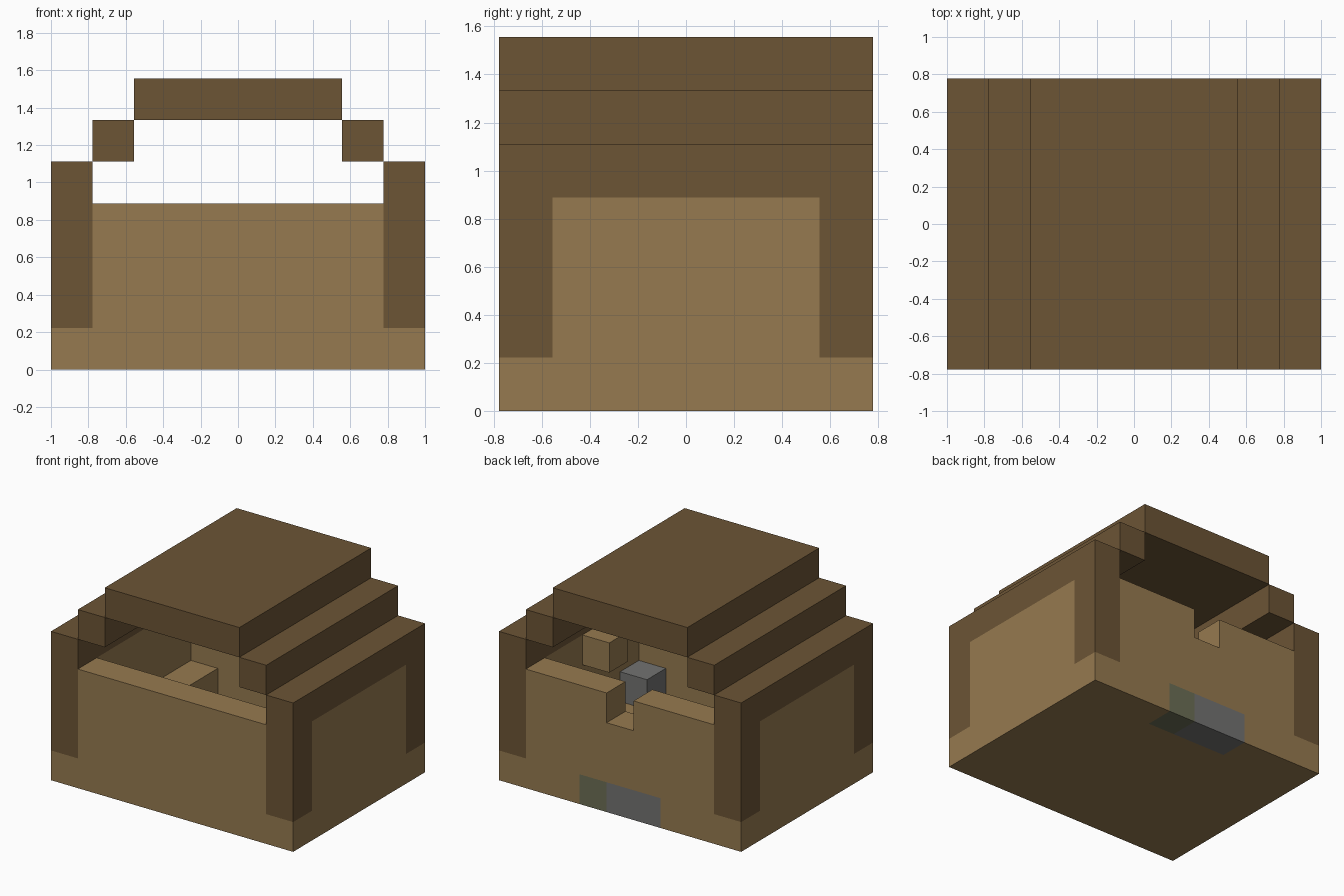
import bpy
import bmesh

U = 2 / 9  # one building block; the hut is 9 x 7 x 7 blocks

cube = bpy.data.objects.get("Cube")
if cube:
    bpy.data.objects.remove(cube, do_unlink=True)


def material(name, rgb):
    m = bpy.data.materials.new(name)
    color = (*rgb, 1)
    m.diffuse_color = color
    m.use_nodes = True
    bsdf = m.node_tree.nodes["Principled BSDF"]
    bsdf.inputs["Base Color"].default_value = color
    bsdf.inputs["Roughness"].default_value = 0.9
    return m


LOG = material("dark_log", (0.150, 0.089, 0.036))
PLANK = material("light_plank", (0.305, 0.195, 0.080))
STONE = material("grey_stone", (0.17, 0.17, 0.165))
MOSS = material("mossy_stone", (0.150, 0.155, 0.090))


def block(name, xs, ys, zs, mat):
    """Box spanning the given ranges, counted in building blocks."""
    bm = bmesh.new()
    bmesh.ops.create_cube(bm, size=1)
    for v in bm.verts:
        v.co = ((xs[v.co.x > 0] - 4.5) * U,
                (ys[v.co.y > 0] - 3.5) * U,
                zs[v.co.z > 0] * U)
    mesh = bpy.data.meshes.new(name)
    bm.to_mesh(mesh)
    bm.free()
    mesh.materials.append(mat)
    ob = bpy.data.objects.new(name, mesh)
    bpy.context.collection.objects.link(ob)
    return ob


# Floor slab, with a stone patch set into its back edge
block("floor", (0, 9), (0, 6), (0, 1), PLANK)
block("floor_back_right", (0, 3), (6, 7), (0, 1), PLANK)
block("floor_back_left", (6, 9), (6, 7), (0, 1), PLANK)
block("stone_step", (3, 5), (6, 7), (0, 1), STONE)
block("mossy_step", (5, 6), (6, 7), (0, 1), MOSS)

# Front wall, and back wall with a window notch in its top
block("front_wall", (1, 8), (0, 1), (1, 4), PLANK)
block("back_wall", (1, 8), (6, 7), (1, 3), PLANK)
block("back_wall_top_right", (1, 4), (6, 7), (3, 4), PLANK)
block("back_wall_top_left", (5, 8), (6, 7), (3, 4), PLANK)

# Sides: plank wall, corner posts, top beam and roof step
for side, x, step in (("right", 0, 1), ("left", 8, 7)):
    block(side + "_wall", (x, x + 1), (1, 6), (1, 4), PLANK)
    block(side + "_beam", (x, x + 1), (1, 6), (4, 5), LOG)
    for end, y in (("front", 0), ("back", 6)):
        block(f"{end}_{side}_post", (x, x + 1), (y, y + 1), (1, 5), LOG)
    block(side + "_roof_step", (step, step + 1), (0, 7), (5, 6), LOG)

# Roof top
block("roof_top", (2, 7), (0, 7), (6, 7), LOG)

# Furnishings
block("bench", (1, 2), (4, 6), (1, 2), PLANK)
block("stove", (7, 8), (1, 2), (1, 2), STONE)
block("wall_shelf", (7, 8), (3, 4), (3, 4), PLANK)
